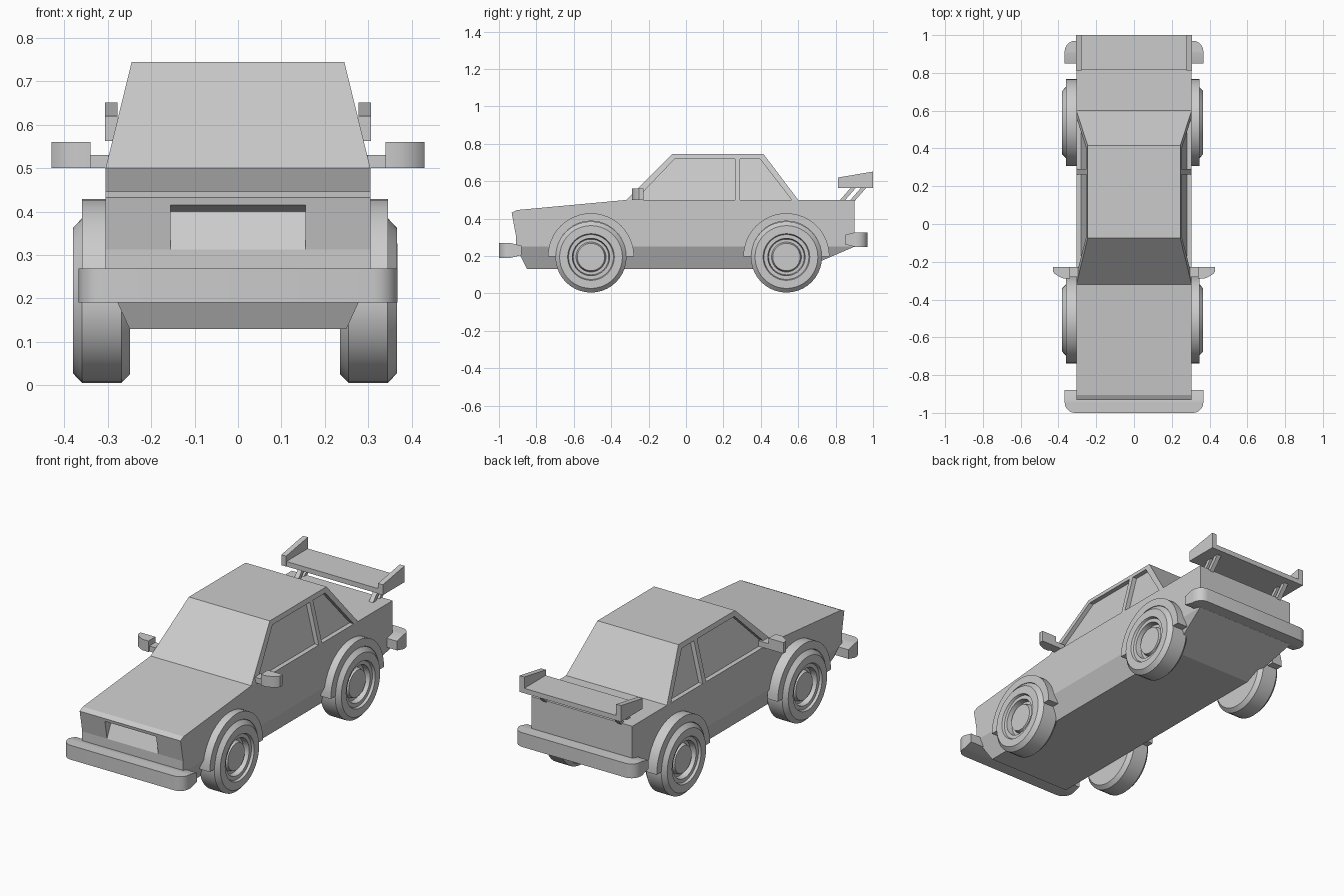
import bpy, bmesh, math
from mathutils import Matrix

cube = bpy.data.objects.get("Cube")
if cube:
    bpy.data.objects.remove(cube, do_unlink=True)

grey = bpy.data.materials.new("plain_grey")
grey.use_nodes = True
GREY = (0.6, 0.6, 0.6, 1)
grey.diffuse_color = GREY
grey.node_tree.nodes["Principled BSDF"].inputs["Base Color"].default_value = GREY


def finish(name, bm, smooth=False):
    bmesh.ops.recalc_face_normals(bm, faces=bm.faces)
    mesh = bpy.data.meshes.new(name)
    bm.to_mesh(mesh)
    bm.free()
    mesh.materials.append(grey)
    ob = bpy.data.objects.new(name, mesh)
    bpy.context.collection.objects.link(ob)
    if smooth:
        bpy.ops.object.select_all(action='DESELECT')
        ob.select_set(True)
        bpy.context.view_layer.objects.active = ob
        bpy.ops.object.shade_smooth_by_angle(angle=math.radians(30))
    return ob


def loft(name, rings, smooth=False):
    """Skin a row of matching closed rings and cap both ends."""
    bm = bmesh.new()
    rows = [[bm.verts.new(p) for p in ring] for ring in rings]
    n = len(rows[0])
    for a, b in zip(rows, rows[1:]):
        for i in range(n):
            j = (i + 1) % n
            bm.faces.new((a[i], a[j], b[j], b[i]))
    bm.faces.new(rows[0])
    bm.faces.new(rows[-1])
    return finish(name, bm, smooth)


def side_prism(name, points, x0, x1):
    """Extrude a (y, z) outline across x; x0 may vary with height."""
    inner = x0 if callable(x0) else lambda z: x0
    return loft(name, [[(inner(z), y, z) for y, z in points],
                       [(x1, y, z) for y, z in points]])


def rect(hx, y0, y1, z):
    return [(-hx, y0, z), (hx, y0, z), (hx, y1, z), (-hx, y1, z)]


def cut(target, cutter):
    cutter.hide_render = True
    mod = target.modifiers.new("cut", 'BOOLEAN')
    mod.operation = 'DIFFERENCE'
    mod.solver = 'EXACT'
    mod.object = cutter
    bpy.context.view_layer.objects.active = target
    bpy.ops.object.modifier_apply(modifier=mod.name)
    bpy.data.objects.remove(cutter, do_unlink=True)


# Body shell with a recessed grille
W = 0.305
body = side_prism("body", [(-.91, .25), (-.91, .313), (-.932, .432), (-.905, .446),
                           (-.32, .5), (.9, .5), (.9, .25)], -W, W)
cut(body, side_prism("grille_cutter", [(-.91, .313), (-.87, .4), (-.929, .415),
                                       (-.99, .43), (-.99, .313)], -.155, .155))
loft("underbody", [rect(W, -.91, .9, .25), rect(.25, -.85, .62, .13)])

# Cabin with inset side windows
cabin = loft("cabin", [rect(W, -.32, .6, .5), rect(.245, -.075, .415, .745)])
front_window = [(-.285, .48), (-.27, .5), (-.06, .72), (.262, .72), (.262, .48)]
rear_window = [(.29, .48), (.29, .72), (.395, .72), (.565, .5), (.58, .48)]
for s in (-1, 1):
    for pts in (front_window, rear_window):
        cut(cabin, side_prism("window_cutter", pts,
                              lambda z: s * (.28 - .245 * (z - .5)), s * .5))


# Bumpers: rounded outer corners, ends tapering towards the wheels
def bumper(name, y_out, y_in, z):
    d = 1 if y_in > y_out else -1
    stations = [(y_in, .367, .025), (y_out + d * .065, .367, .039)]
    for k in range(6):
        a = math.pi / 2 * k / 5
        stations.append((y_out + d * .055 * (1 - math.sin(a)),
                         .312 + .055 * math.cos(a), .039))
    loft(name, [[(-hx, y, z - hz), (hx, y, z - hz), (hx, y, z + hz), (-hx, y, z + hz)]
                for y, hx, hz in stations], True)


bumper("front_bumper", -1, -.88, .23)
bumper("rear_bumper", .97, .85, .288)


# Wheels and arches
SHIFT = -.007
AXLE_Z = .195
TYRE = [(.242, 0), (.242, .17), (.262, .19), (.352, .19), (.373, .168), (.373, .125),
        (.36, .12), (.36, .1), (.33, .095), (.33, .08), (.352, .073), (.352, 0)]


def wheel(name, s, y):
    bm = bmesh.new()
    verts = [bm.verts.new((x, 0, r)) for x, r in TYRE]
    edges = [bm.edges.new(p) for p in zip(verts, verts[1:])]
    bmesh.ops.spin(bm, geom=verts + edges, cent=(0, 0, 0), axis=(1, 0, 0),
                   angle=math.tau, steps=40, use_merge=False)
    bmesh.ops.remove_doubles(bm, verts=bm.verts, dist=.0005)
    bmesh.ops.transform(bm, verts=bm.verts, matrix=Matrix.Translation((SHIFT, y, AXLE_Z))
                        @ Matrix.Scale(s, 4, (1, 0, 0)))
    finish(name, bm, True)


def arch(name, s, y):
    rings = []
    for k in range(25):
        a = math.pi * k / 24
        c, h = math.cos(a), math.sin(a)
        rings.append([(s * x + SHIFT, y + r * c, AXLE_Z + .004 + r * h)
                      for x, r in ((.29, .188), (.353, .188), (.353, .23), (.29, .23))])
    loft(name, rings, True)


for s, side in ((1, "left"), (-1, "right")):
    for y, end in ((-.508, "front"), (.537, "rear")):
        wheel(f"{end}_{side}_wheel", s, y)
        arch(f"{end}_{side}_arch", s, y)

    # Door mirror: stalk and rounded housing
    side_prism(f"{side}_mirror_stalk", [(-.28, .5), (-.28, .53), (-.228, .53), (-.228, .5)],
               s * .28, s * .345)
    plan = [(.34, -.228), (.43, -.228), (.43, -.25), (.42, -.264), (.4, -.277),
            (.375, -.288), (.34, -.288)]
    loft(f"{side}_mirror", [[(s * x, y, z) for x, y in plan] for z in (.5, .56)], True)

    # Spoiler end plate and twin slanted struts
    side_prism(f"{side}_spoiler_plate", [(.813, .563), (1, .563), (1, .652), (.813, .62)],
               s * .278, s * .307)
    for n, y in enumerate((.815, .87)):
        side_prism(f"{side}_strut_{n}", [(y, .49), (y + .028, .49),
                                         (y + .098, .57), (y + .07, .57)],
                   s * .215, s * .24)

# Spoiler board
side_prism("spoiler_board", [(.815, .563), (1, .563), (1, .59), (.815, .59)], -.285, .285)
